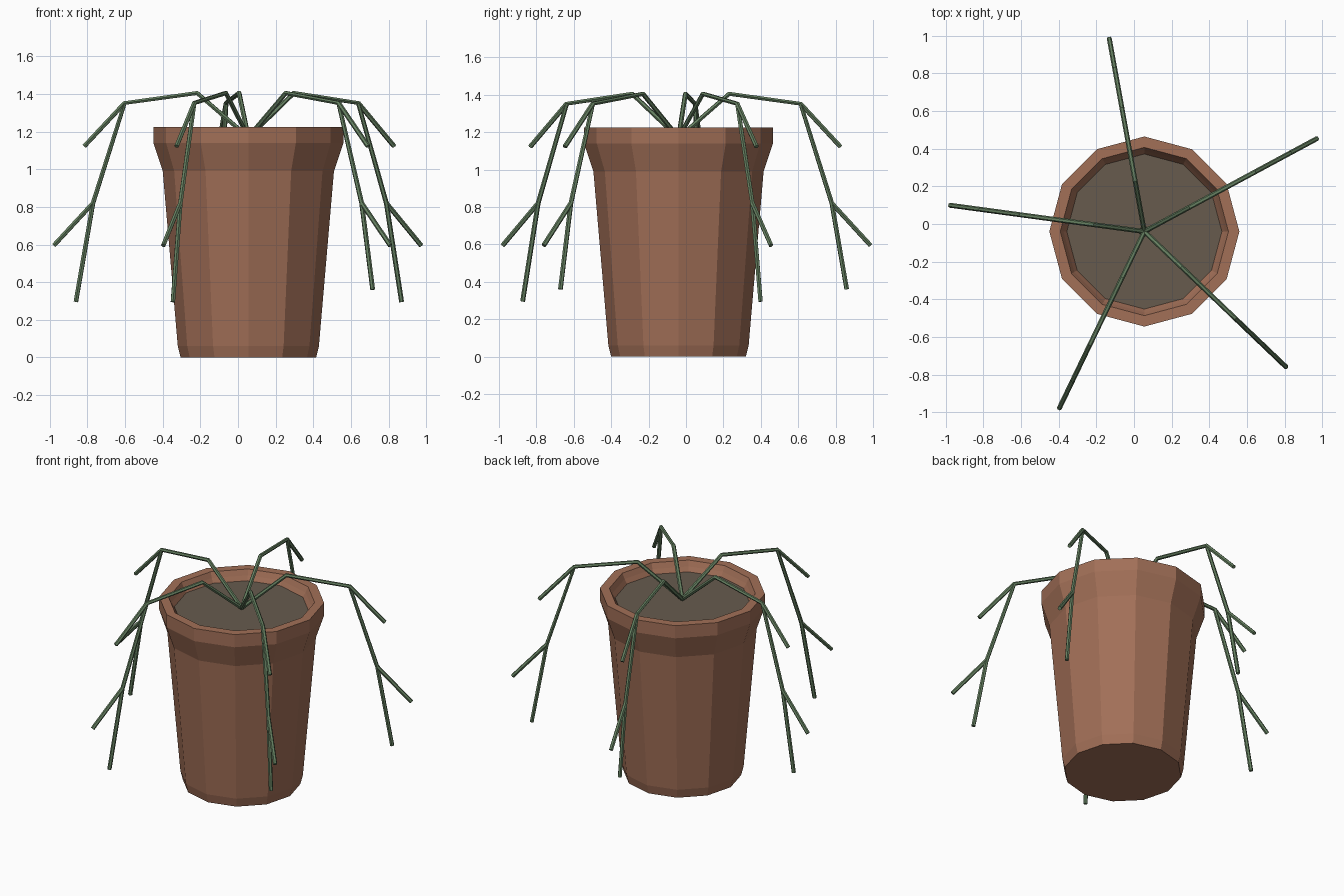
import bpy, bmesh, math
from mathutils import Vector

if "Cube" in bpy.data.objects:
    bpy.data.objects.remove(bpy.data.objects["Cube"])

CENTRE = Vector((0.055, -0.04, 0))
SIDES = 12


def material(name, rgb):
    m = bpy.data.materials.new(name)
    m.diffuse_color = (*rgb, 1)
    m.use_nodes = True
    m.node_tree.nodes["Principled BSDF"].inputs["Base Color"].default_value = m.diffuse_color
    return m


terracotta = material("terracotta", (0.36, 0.16, 0.096))
soil_brown = material("soil brown", (0.135, 0.105, 0.076))
leaf_green = material("leaf green", (0.13, 0.215, 0.118))


def lathe(name, profile, mat, cap_start=False, cap_end=False):
    """Revolve (radius, z) points into a faceted body."""
    bm = bmesh.new()
    rings = []
    for r, z in profile:
        rings.append([bm.verts.new(CENTRE + Vector((
            r * math.cos(math.tau * i / SIDES), r * math.sin(math.tau * i / SIDES), z)))
            for i in range(SIDES)])
    for a, b in zip(rings, rings[1:]):
        for i in range(SIDES):
            j = (i + 1) % SIDES
            bm.faces.new((a[i], a[j], b[j], b[i]))
    if cap_start:
        bm.faces.new(rings[0][::-1])
    if cap_end:
        bm.faces.new(rings[-1])
    me = bpy.data.meshes.new(name)
    bm.to_mesh(me)
    bm.free()
    me.materials.append(mat)
    ob = bpy.data.objects.new(name, me)
    bpy.context.collection.objects.link(ob)


# Pot: outside wall, flared rim and inner lip
lathe("pot", [(0.36, 0), (0.375, 0.06), (0.455, 0.99), (0.505, 1.14), (0.505, 1.225),
              (0.447, 1.225), (0.43, 1.19), (0.412, 1.16)], terracotta, cap_start=True)

# Soil disc just inside the lip
lathe("soil", [(0.412, 1.15), (0.412, 1.162)], soil_brown, cap_start=True, cap_end=True)


def stem(name, angle, tip):
    """Drooping stem with two side twigs, drawn in its own vertical plane."""
    base, crest, bend, fork = (0, 1.17), (0.275, 1.405), (0.663, 1.352), (0.833, 0.82)
    paths = [[base, crest, bend, fork, tip],
             [bend, (0.88, 1.122)],
             [fork, (1.043, 0.595)]]
    cu = bpy.data.curves.new(name, "CURVE")
    cu.dimensions = "3D"
    cu.bevel_depth = 0.013
    cu.bevel_resolution = 1
    cu.use_fill_caps = True
    for path in paths:
        sp = cu.splines.new("POLY")
        sp.use_smooth = False
        sp.points.add(len(path) - 1)
        for p, (r, z) in zip(sp.points, path):
            p.co = (*(CENTRE + Vector((r * math.cos(angle), r * math.sin(angle), z))), 1)
    cu.materials.append(leaf_green)
    ob = bpy.data.objects.new(name, cu)
    bpy.context.collection.objects.link(ob)
    bpy.ops.object.select_all(action="DESELECT")
    ob.select_set(True)
    bpy.context.view_layer.objects.active = ob
    bpy.ops.object.convert(target="MESH")


# Five stems spread evenly; two of them end a little shorter
for k in range(5):
    stem(f"stem_{k + 1}", math.radians(28.3 + 72 * k),
         (0.914, 0.36) if k in (1, 4) else (0.925, 0.295))
